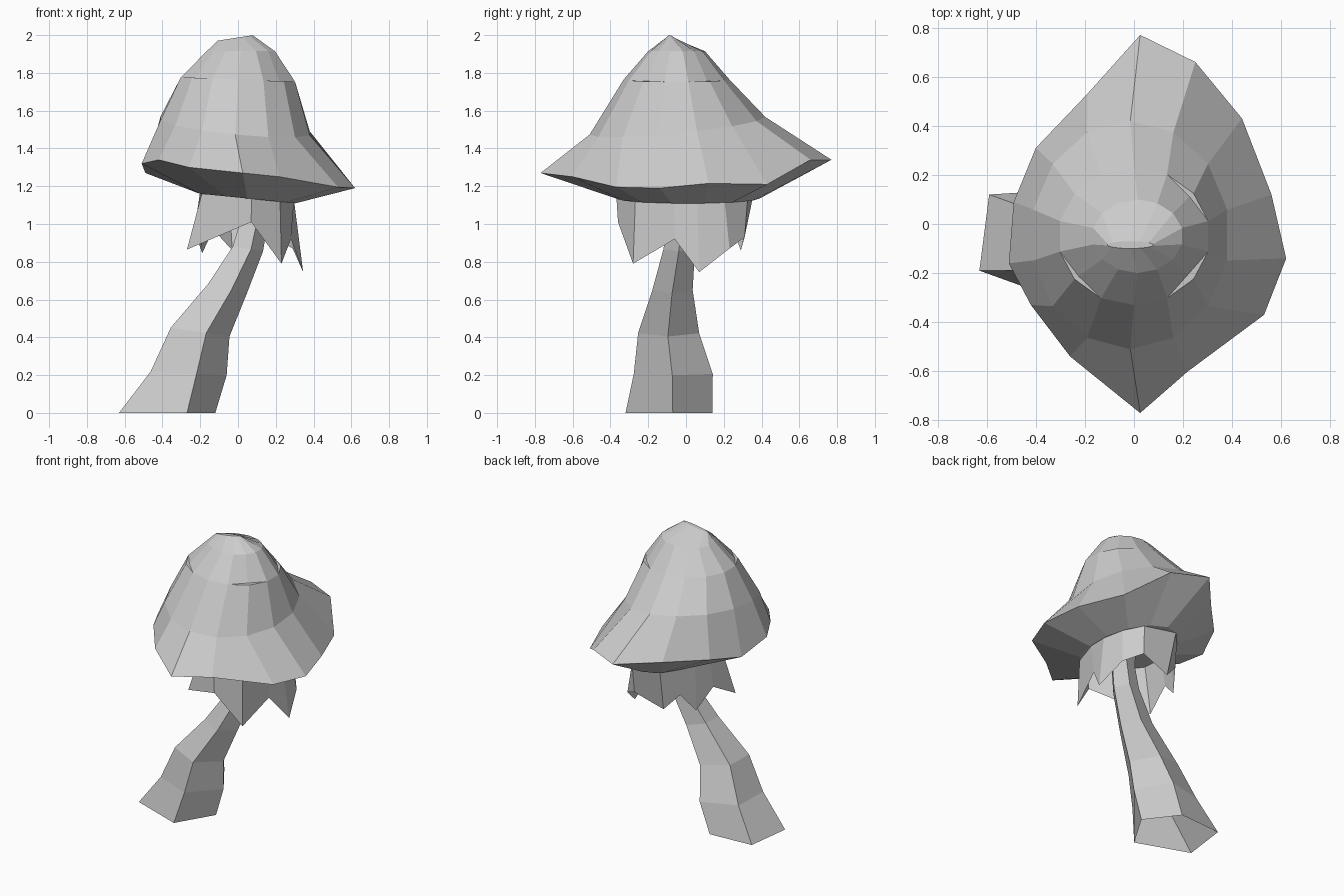
import bpy, bmesh
from math import cos, sin, pi, radians, atan2

if "Cube" in bpy.data.objects:
    bpy.data.objects.remove(bpy.data.objects["Cube"])


def loft(name, rings, close_start=True, close_end=True):
    """Skin a stack of equal-length closed rings with flat faces."""
    bm = bmesh.new()
    vs = [[bm.verts.new(p) for p in ring] for ring in rings]
    n = len(rings[0])
    for a, b in zip(vs, vs[1:]):
        for i in range(n):
            j = (i + 1) % n
            bm.faces.new((a[i], a[j], b[j], b[i]))
    if close_start:
        bm.faces.new(vs[0][::-1])
    if close_end:
        bm.faces.new(vs[-1])
    bmesh.ops.remove_doubles(bm, verts=bm.verts, dist=0.0005)
    bmesh.ops.recalc_face_normals(bm, faces=bm.faces)
    me = bpy.data.meshes.new(name)
    bm.to_mesh(me)
    bm.free()
    ob = bpy.data.objects.new(name, me)
    bpy.context.collection.objects.link(ob)
    return ob


def ellipse(n, start, cx, cy, z, rx, ry, tilt=0.0, tilt_y=0.0):
    """Ring whose height falls by tilt per unit of x and rises by tilt_y per unit of y."""
    pts = []
    for i in range(n):
        a = start + 2 * pi * i / n
        x, y = rx * cos(a), ry * sin(a)
        pts.append((cx + x, cy + y, z - tilt * x + tilt_y * y))
    return pts


# Stem: leaning five-sided tube, open at the foot
base = [(-0.63, -0.19, 0), (-0.27, -0.32, 0), (-0.12, -0.07, 0),
        (-0.28, 0.14, 0), (-0.59, 0.12, 0)]
stem = [base]
for cx, cy, z, r, tilt in [(-0.28, -0.065, 0.21, 0.22, 0.05),
                           (-0.215, -0.09, 0.43, 0.17, 0.15),
                           (-0.065, -0.07, 0.66, 0.112, 0.25),
                           (0.045, -0.035, 0.87, 0.088, 0.15),
                           (0.08, -0.02, 1.02, 0.08, 0),
                           (0.08, -0.02, 1.14, 0.085, 0)]:
    stem.append(ellipse(5, radians(214), cx, cy, z, r, r, tilt))
loft("stem", stem, False, False)

# Skirt: ragged hanging veil
hem = [(-0.27, -0.16, 0.865), (0.07, -0.36, 1.01), (0.23, -0.28, 0.79),
       (0.28, -0.06, 0.92), (0.345, 0.07, 0.745), (0.29, 0.23, 0.87),
       (0.18, 0.31, 0.93), (-0.03, 0.29, 0.86), (-0.13, 0.25, 0.97),
       (-0.19, 0.16, 0.845), (-0.23, 0.03, 0.97)]
collar = []
for x, y, z in hem:
    ry = 0.39 if y > 0 else 0.37
    a = atan2(y / ry, (x - 0.05) / 0.25)
    collar.append((0.05 + 0.25 * cos(a), ry * sin(a), 1.15 - 0.03 * cos(a)))
loft("skirt", [hem, collar], False, False)

# Cap: irregular flared rim, domed crown, sloping underside
rim = [(0.025, -0.77, 1.27), (0.22, -0.60, 1.25), (0.53, -0.37, 1.195),
       (0.62, -0.14, 1.19), (0.56, 0.12, 1.215), (0.44, 0.43, 1.21),
       (0.25, 0.66, 1.34), (0.025, 0.77, 1.34), (-0.19, 0.53, 1.32),
       (-0.40, 0.31, 1.31), (-0.49, 0.09, 1.27), (-0.51, -0.16, 1.32),
       (-0.42, -0.33, 1.34), (-0.26, -0.54, 1.30)]
N = len(rim)
under = ellipse(N, -pi / 2, 0.05, 0.01, 1.135, 0.26, 0.38, 0.1)
low = ellipse(N, -pi / 2, -0.015, -0.045, 1.52, 0.405, 0.465, 0.1, 0.1)
mid = ellipse(N, -pi / 2, 0.0, -0.05, 1.765, 0.31, 0.28, 0.04)
# Small chipped ledges in the crown
chipped = list(mid)
for i in (2, 5, 12):
    p, q = mid[i - 1], mid[(i + 1) % N]
    k = 0.5 if i == 2 else 0.35
    chipped[i] = tuple(m + k * (s + t - 2 * m) for s, t, m in zip(p, q, mid[i]))
high = ellipse(N, -pi / 2, 0.015, -0.05, 1.915, 0.185, 0.15)
ridge = ellipse(N, -pi / 2, -0.015, -0.085, 1.985, 0.095, 0.015, -0.155)
loft("cap", [under, rim, low, mid, chipped, high, ridge])
